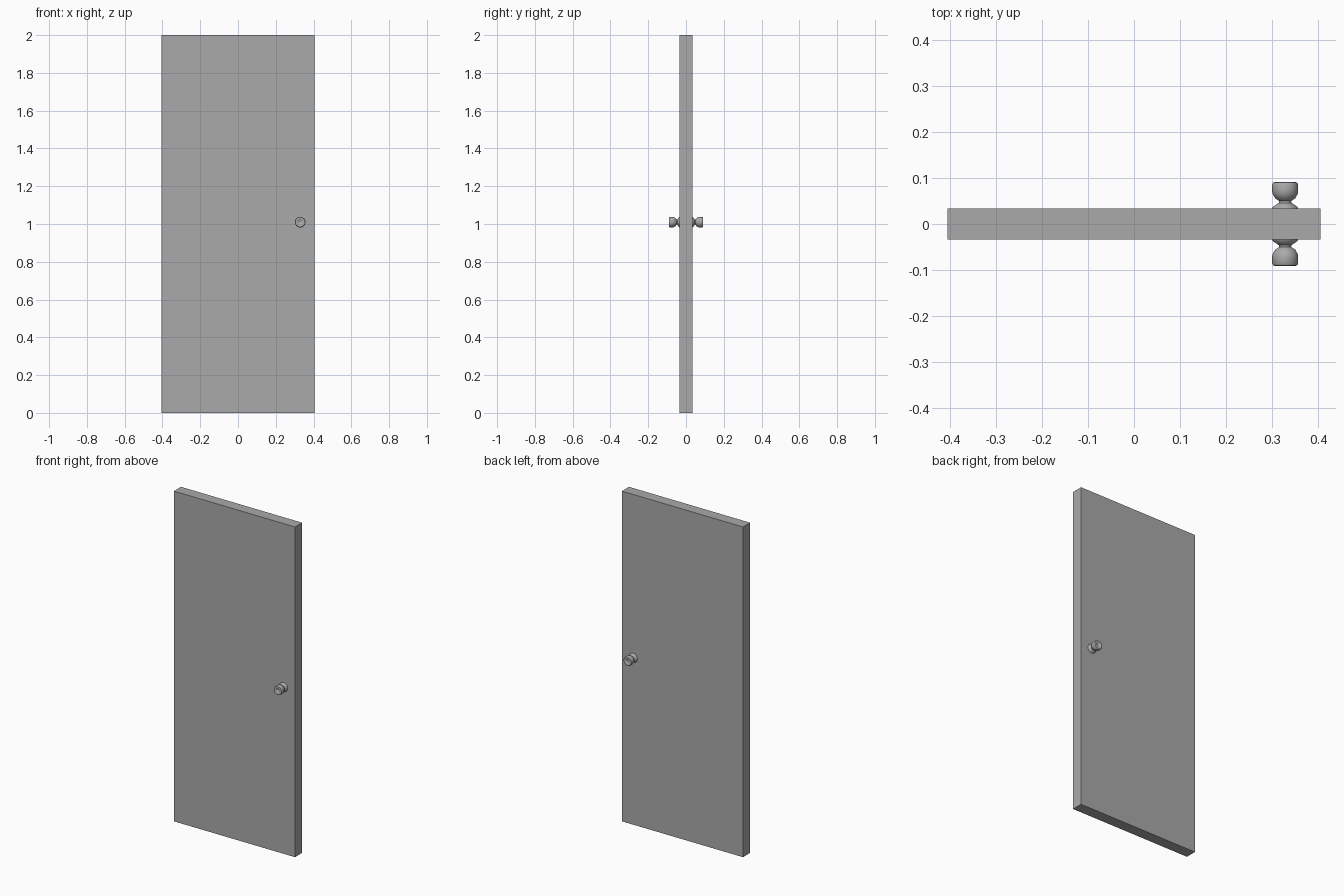
import bpy, bmesh, math
from mathutils import Matrix

cube = bpy.data.objects.get("Cube")
if cube:
    bpy.data.objects.remove(cube, do_unlink=True)

WIDTH, THICK, HEIGHT = 0.812, 0.068, 2.0
KNOB_X, KNOB_Z = 0.329, 1.01


def make_material(name, colour):
    mat = bpy.data.materials.new(name)
    mat.use_nodes = True
    mat.diffuse_color = colour
    mat.node_tree.nodes["Principled BSDF"].inputs["Base Color"].default_value = colour
    return mat


grey = make_material("plain grey", (0.4, 0.4, 0.4, 1))


def add_object(name, bm):
    bmesh.ops.recalc_face_normals(bm, faces=bm.faces)
    mesh = bpy.data.meshes.new(name)
    bm.to_mesh(mesh)
    bm.free()
    mesh.materials.append(grey)
    obj = bpy.data.objects.new(name, mesh)
    bpy.context.collection.objects.link(obj)
    return obj


# Door slab
bm = bmesh.new()
bmesh.ops.create_cube(bm, size=1)
bmesh.ops.scale(bm, vec=(WIDTH, THICK, HEIGHT), verts=bm.verts)
bmesh.ops.translate(bm, vec=(0, 0, HEIGHT / 2), verts=bm.verts)
add_object("door_panel", bm)

# Knob profile: (radius, distance from the door's middle), ending in a dished face
PROFILE = [(0, 0.033), (0.028, 0.034), (0.027, 0.037), (0.014, 0.046),
           (0.013, 0.05), (0.022, 0.056), (0.027, 0.065), (0.0283, 0.072),
           (0.0283, 0.086), (0.026, 0.09), (0.023, 0.091), (0.014, 0.09),
           (0.01, 0.086), (0, 0.085)]


def add_knob(name, side):
    bm = bmesh.new()
    verts = [bm.verts.new((r, side * d, 0)) for r, d in PROFILE]
    edges = [bm.edges.new(pair) for pair in zip(verts, verts[1:])]
    bmesh.ops.spin(bm, geom=verts + edges, axis=(0, 1, 0), cent=(0, 0, 0),
                   angle=math.tau, steps=32)
    bmesh.ops.remove_doubles(bm, verts=bm.verts, dist=0.0001)
    bmesh.ops.transform(bm, matrix=Matrix.Translation((KNOB_X, 0, KNOB_Z)), verts=bm.verts)
    knob = add_object(name, bm)
    bpy.ops.object.select_all(action="DESELECT")
    knob.select_set(True)
    bpy.context.view_layer.objects.active = knob
    bpy.ops.object.shade_smooth_by_angle(angle=math.radians(40))


# Matching knobs on both faces
add_knob("front_knob", -1)
add_knob("back_knob", 1)
